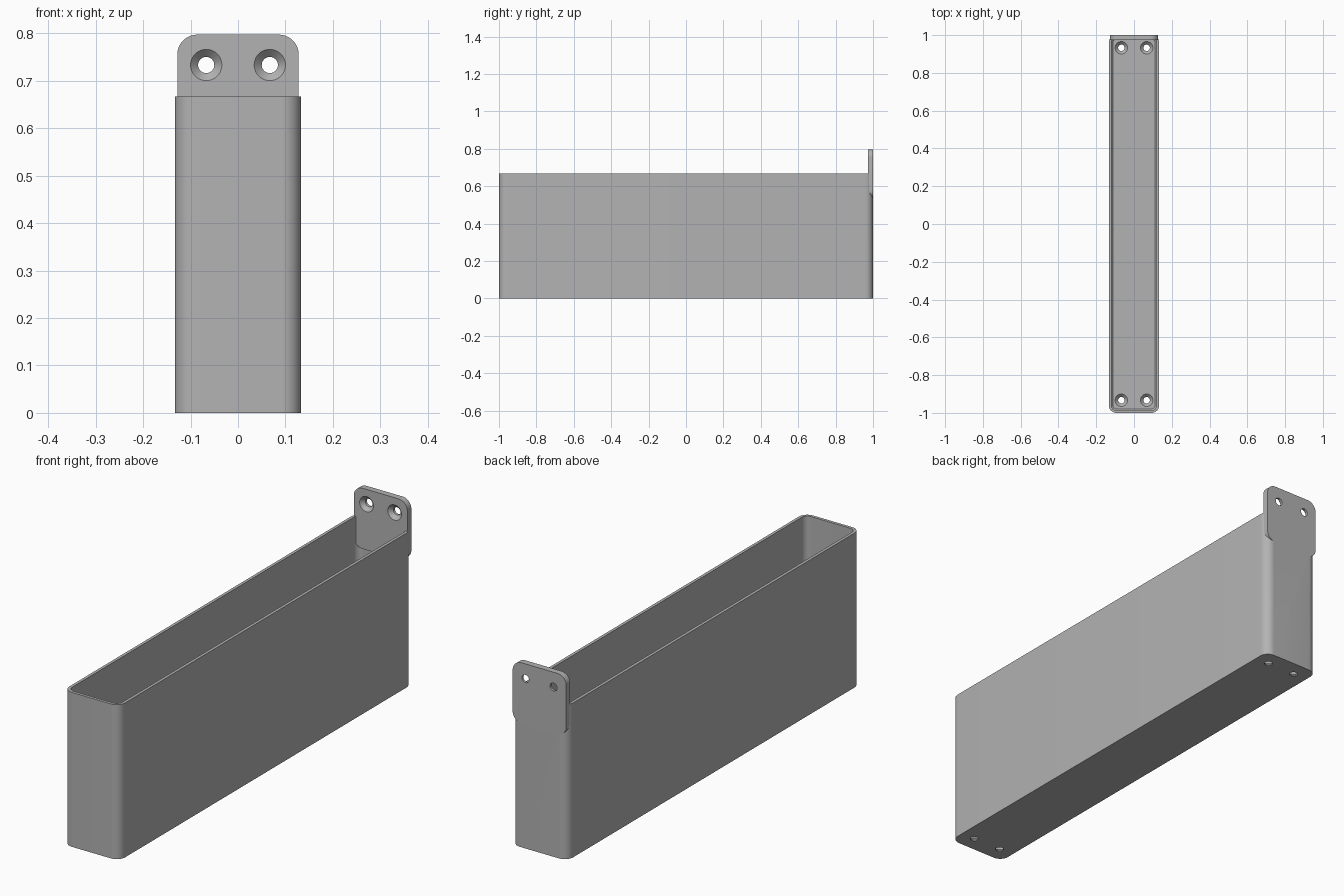
import bpy, bmesh, math
from mathutils import Matrix

cube = bpy.data.objects.get("Cube")
if cube:
    bpy.data.objects.remove(cube, do_unlink=True)

grey = bpy.data.materials.new("mid grey")
grey.use_nodes = True
colour = (0.45, 0.45, 0.45, 1)
grey.diffuse_color = colour
grey.node_tree.nodes["Principled BSDF"].inputs["Base Color"].default_value = colour


def rounded_rect(half_x, half_y, radius, steps=10):
    points = []
    for quarter, (sx, sy) in enumerate([(1, 1), (-1, 1), (-1, -1), (1, -1)]):
        for i in range(steps + 1):
            a = math.pi / 2 * (quarter + i / steps)
            points.append((sx * (half_x - radius) + radius * math.cos(a),
                           sy * (half_y - radius) + radius * math.sin(a)))
    return points


def circle(radius, steps=40):
    return [(radius * math.cos(2 * math.pi * i / steps),
             radius * math.sin(2 * math.pi * i / steps)) for i in range(steps)]


def loft(name, layers, matrix=Matrix()):
    """Bridge outlines of equal length, given as (outline, z), and cap the ends."""
    bm = bmesh.new()
    rings = [[bm.verts.new((x, y, z)) for x, y in outline] for outline, z in layers]
    for low, high in zip(rings, rings[1:]):
        for i in range(len(low)):
            j = (i + 1) % len(low)
            bm.faces.new((low[i], low[j], high[j], high[i]))
    bm.faces.new(rings[0])
    bm.faces.new(rings[-1])
    bmesh.ops.recalc_face_normals(bm, faces=bm.faces)
    bm.transform(matrix)
    mesh = bpy.data.meshes.new(name)
    bm.to_mesh(mesh)
    bm.free()
    mesh.materials.append(grey)
    obj = bpy.data.objects.new(name, mesh)
    bpy.context.collection.objects.link(obj)
    return obj


def combine(obj, other, operation):
    mod = obj.modifiers.new(other.name, "BOOLEAN")
    mod.operation = operation
    mod.solver = "EXACT"
    mod.object = other
    bpy.context.view_layer.objects.active = obj
    bpy.ops.object.modifier_apply(modifier=mod.name)
    bpy.data.objects.remove(other, do_unlink=True)


# Open tray with thin walls and a softened inner floor edge
wall, floor, soft = 0.013, 0.02, 0.008
half_x, half_y, height, corner = 0.133, 1.0, 0.667, 0.04
outer = rounded_rect(half_x, half_y, corner)
inner = rounded_rect(half_x - wall, half_y - wall, corner - wall)
base = rounded_rect(half_x - wall - soft, half_y - wall - soft, corner - wall - soft)
tray = loft("mounting_tray", [(outer, 0), (outer, height), (inner, height),
                              (inner, floor + soft), (base, floor)])

# Mounting tab, standing upright at the back
upright = Matrix.Rotation(math.pi / 2, 4, "X")
tab_low, tab_high, thick = 0.535, 0.797, 0.027
tab_outline = rounded_rect(0.128, (tab_high - tab_low) / 2, 0.042)
tab = loft("mounting_tab", [(tab_outline, 0), (tab_outline, thick)],
           Matrix.Translation((0, 1, (tab_low + tab_high) / 2)) @ upright)
combine(tray, tab, "UNION")

# Countersunk screw holes, through the tab and the floor
narrow, wide, sink = 0.017, 0.033, 0.016
screw = [(circle(narrow), -0.1), (circle(narrow), -sink),
         (circle(wide), 0), (circle(wide), 0.05)]
for x in (-0.067, 0.067):
    places = [Matrix.Translation((x, 1 - thick, 0.733)) @ upright]
    places += [Matrix.Translation((x, y, floor)) for y in (-0.933, 0.933)]
    for place in places:
        combine(tray, loft("screw_cutter", screw, place), "DIFFERENCE")

bpy.ops.object.select_all(action="DESELECT")
tray.select_set(True)
bpy.context.view_layer.objects.active = tray
bpy.ops.object.shade_smooth_by_angle(angle=math.radians(30))
